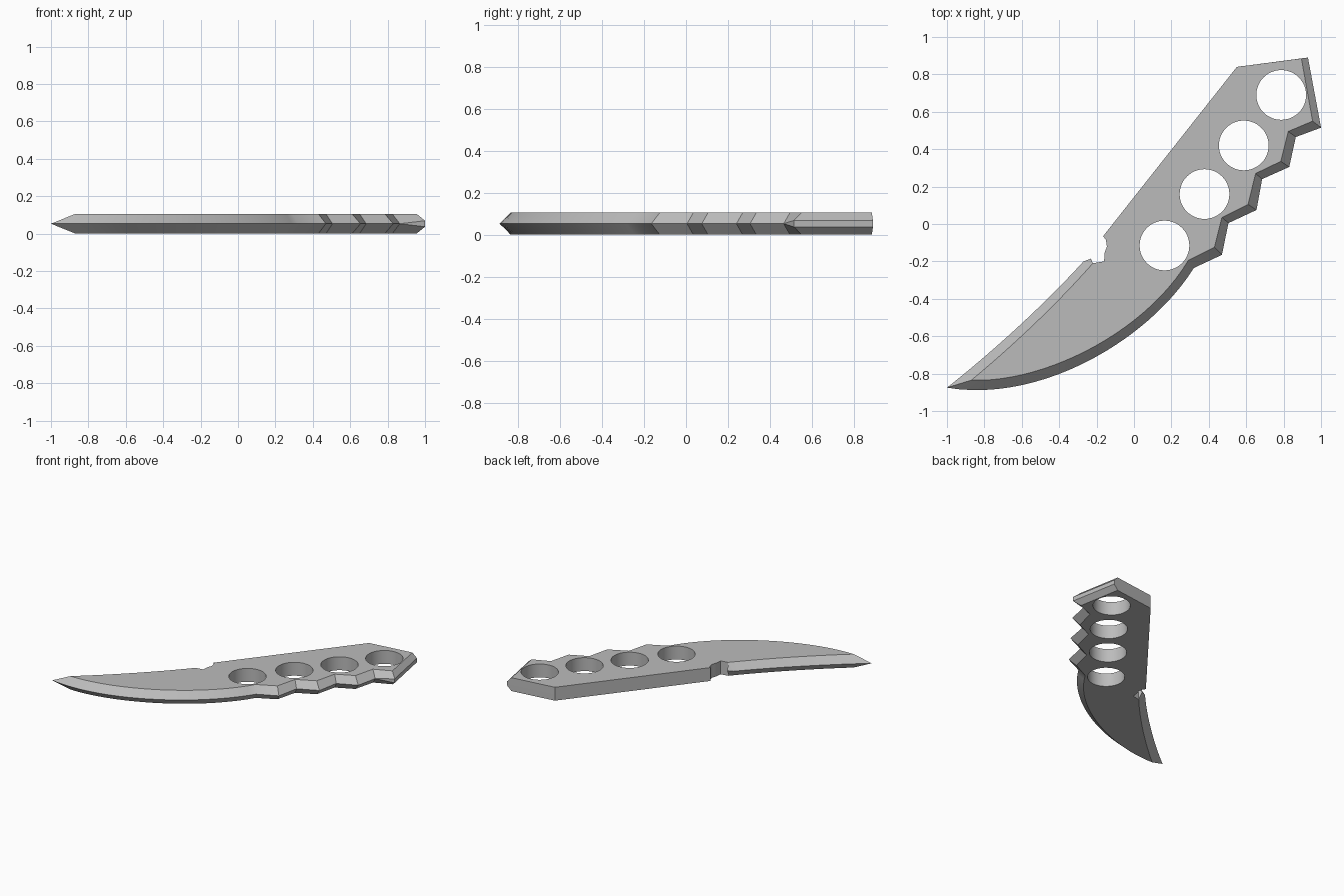
import bpy
import bmesh
from mathutils import Vector, Matrix
from mathutils.geometry import interpolate_bezier

THICK = 0.105
MID = THICK / 2
HOLE_RADIUS = 0.133

cube = bpy.data.objects.get("Cube")
if cube:
    bpy.data.objects.remove(cube, do_unlink=True)

steel = bpy.data.materials.new("grey steel")
steel.use_nodes = True
grey = (0.5, 0.5, 0.5, 1)
steel.diffuse_color = grey
steel.node_tree.nodes["Principled BSDF"].inputs["Base Color"].default_value = grey


def arc(a, b, c, d, count=24):
    return [tuple(p.xy) for p in interpolate_bezier(*(Vector((*q, 0)) for q in (a, b, c, d)), count)]


def new_object(name, bm):
    mesh = bpy.data.meshes.new(name)
    bm.to_mesh(mesh)
    bm.free()
    mesh.materials.append(steel)
    obj = bpy.data.objects.new(name, mesh)
    bpy.context.collection.objects.link(obj)
    return obj


# Each rim station: outer point at mid height, inner point on the flat face, half height of the flat rim
stations = []

# Curved cutting edge, tip to grip
tip, tip_in = (-1, -0.875), (-0.87, -0.835)
edge = arc(tip, (-0.5, -0.96), (0.08, -0.62), (0.32, -0.235))
edge_in = arc(tip_in, (-0.48, -0.85), (0.06, -0.58), (0.29, -0.195))
stations += [(o, i, 0) for o, i in zip(edge, edge_in)]

# Stepped finger grip
grip = [(0.47, -0.165), (0.505, 0.005), (0.655, 0.075), (0.685, 0.24), (0.83, 0.305), (0.865, 0.465)]
grip_in = [(0.43, -0.125), (0.47, 0.035), (0.61, 0.105), (0.65, 0.27), (0.785, 0.335), (0.825, 0.495)]
stations += [(o, i, 0) for o, i in zip(grip, grip_in)]

# Bevelled butt with a narrow flat rim
stations += [((1, 0.515), (0.955, 0.55), 0.016), ((0.93, 0.89), (0.895, 0.885), 0.016)]

# Square back of the handle and the thumb notch
back = [(0.55, 0.84), (-0.165, -0.065), (-0.15, -0.085), (-0.145, -0.12),
        (-0.157, -0.155), (-0.16, -0.2), (-0.22, -0.21)]
stations += [(p, p, 0) for p in back]

# Bevelled spine of the blade, back to the tip
notch = back[-1]
stations.append(((-0.23, -0.185), notch, 0))
spine = arc((-0.27, -0.2), (-0.47, -0.42), (-0.74, -0.67), tip)
spine_in = arc(notch, (-0.41, -0.425), (-0.64, -0.645), tip_in)
stations += [(o, i, 0) for o, i in zip(spine[:-1], spine_in[:-1])]

# Knife body from the rim stations
bm = bmesh.new()
cache = {}


def vert(p, z):
    key = (round(p[0], 4), round(p[1], 4), round(z, 4))
    if key not in cache:
        cache[key] = bm.verts.new(key)
    return cache[key]


def face(verts):
    verts = list(dict.fromkeys(verts))
    if len(verts) > 2:
        bm.faces.new(verts)


rings = [[vert(i, THICK), vert(o, MID + g), vert(o, MID - g), vert(i, 0)] for o, i, g in stations]
for a, b in zip(rings, rings[1:] + rings[:1]):
    for k in range(3):
        face((a[k], a[k + 1], b[k + 1], b[k]))
face([r[0] for r in rings])
face([r[3] for r in reversed(rings)])
bmesh.ops.recalc_face_normals(bm, faces=bm.faces)
knife = new_object("knife_body", bm)

# Four finger holes
bm = bmesh.new()
for x, y in ((0.163, -0.115), (0.377, 0.16), (0.587, 0.42), (0.787, 0.69)):
    bmesh.ops.create_cone(bm, cap_ends=True, segments=48, radius1=HOLE_RADIUS, radius2=HOLE_RADIUS,
                          depth=THICK * 3, matrix=Matrix.Translation((x, y, MID)))
cutter = new_object("finger_hole_cutter", bm)
cutter.hide_render = True

cut = knife.modifiers.new("finger holes", 'BOOLEAN')
cut.operation = 'DIFFERENCE'
cut.solver = 'EXACT'
cut.object = cutter
bpy.ops.object.select_all(action='DESELECT')
knife.select_set(True)
bpy.context.view_layer.objects.active = knife
bpy.ops.object.modifier_apply(modifier=cut.name)
bpy.data.objects.remove(cutter, do_unlink=True)

bpy.ops.object.shade_smooth_by_angle(angle=0.4)
